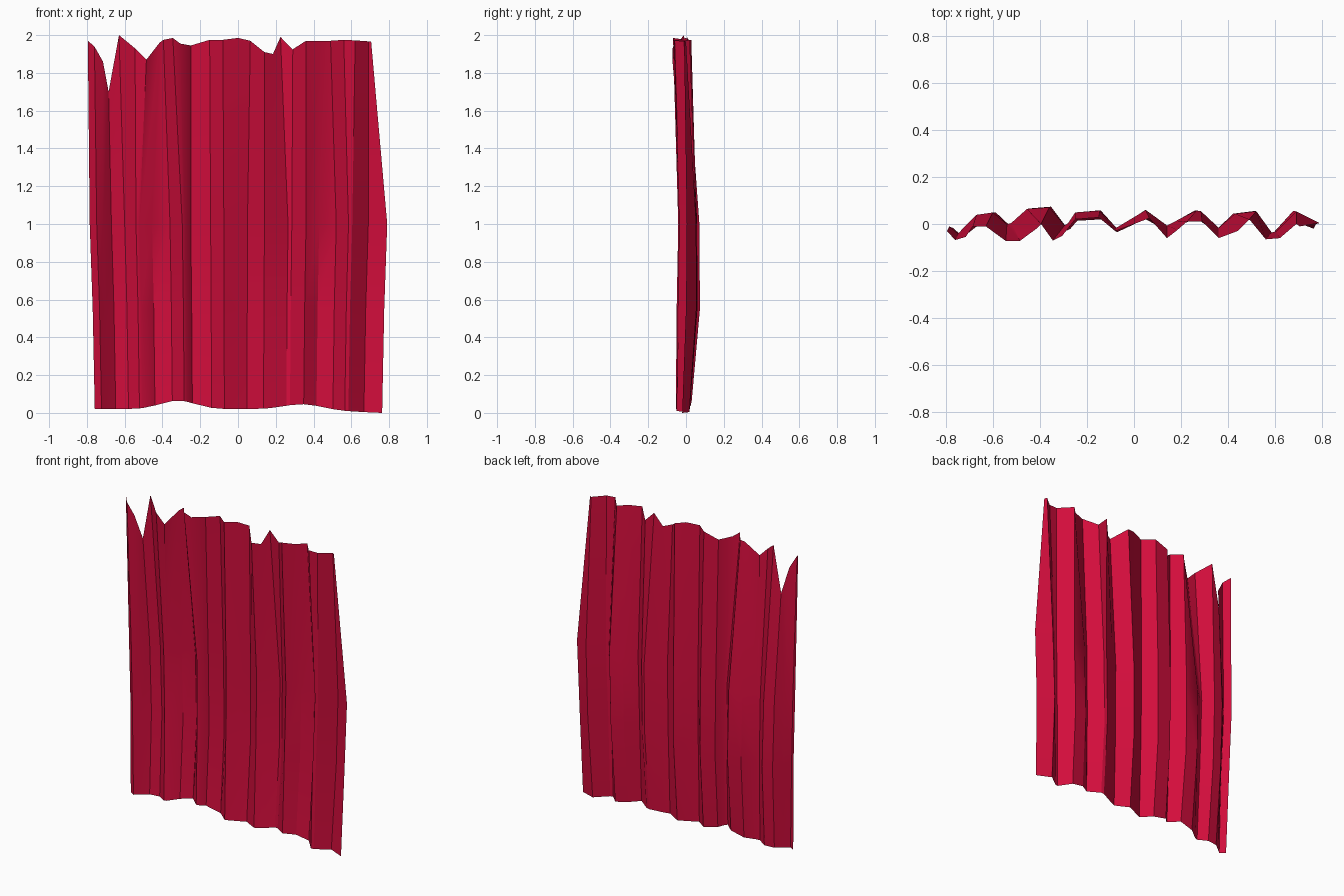
import bpy, bmesh, math

# Pleat columns: top x, top y, top z (ragged hem), middle x, middle y
PLEATS = [
    (-.795, -.03, 1.97, -.785, -.005), (-.76, -.068, 1.94, -.748, -.035),
    (-.715, -.055, 1.86, -.715, 0), (-.685, -.01, 1.70, -.67, .045),
    (-.63, -.01, 2.0, -.60, .055), (-.545, -.072, 1.93, -.54, .005),
    (-.485, -.072, 1.87, -.522, .01), (-.415, -.02, 1.96, -.455, .07),
    (-.395, 0, 1.975, -.36, .077), (-.345, -.07, 1.985, -.295, .0),
    (-.305, -.05, 1.955, -.28, .01), (-.25, .02, 1.945, -.25, .055),
    (-.15, .028, 1.975, -.145, .063), (-.08, -.03, 1.975, -.075, -.01),
    (0, .0, 1.985, 0, .035), (.065, .025, 1.97, .05, .065),
    (.14, -.06, 1.91, .14, 0), (.185, -.025, 1.90, .18, .02),
    (.225, .01, 1.99, .265, .063), (.29, .01, 1.925, .285, .06),
    (.36, -.06, 1.97, .36, -.01), (.44, -.03, 1.97, .43, .05),
    (.49, .02, 1.97, .52, .06), (.56, -.065, 1.975, .585, -.03),
    (.62, -.06, 1.972, .605, -.025), (.69, 0, 1.967, .69, .06),
    (.705, -.01, 1.965, .79, .01),
]


def hem(x):
    """Height of the gently waving bottom edge."""
    z = .02 + .045 * math.exp(-((x + .32) / .13) ** 2)
    return z + .028 * math.exp(-((x - .35) / .14) ** 2) - .02 * max(0, (x - .3) / .46)


# Curtain sheet: four rows of points joined by quads
bm = bmesh.new()
columns = []
for xt, yt, zt, xm, ym in PLEATS:
    xb = xm * .966
    rows = [
        (xb, (ym - .03) * .75 - .005, hem(xb)),
        (xm * .98, (ym - .03) * 1.1 + .022, .55),
        (xm, ym - .006, 1.0),
        (xt, yt, zt),
    ]
    columns.append([bm.verts.new(p) for p in rows])
for a, b in zip(columns, columns[1:]):
    for i in range(3):
        bm.faces.new((a[i], b[i], b[i + 1], a[i + 1]))

mesh = bpy.data.meshes.new("curtain")
bm.to_mesh(mesh)
bm.free()
curtain = bpy.data.objects.new("curtain", mesh)
bpy.context.collection.objects.link(curtain)

# Crimson cloth
cloth = bpy.data.materials.new("crimson_cloth")
cloth.diffuse_color = (.65, .004, .045, 1)
mesh.materials.append(cloth)

bpy.context.view_layer.objects.active = curtain
curtain.select_set(True)
bpy.ops.object.shade_smooth_by_angle(angle=math.radians(30))
